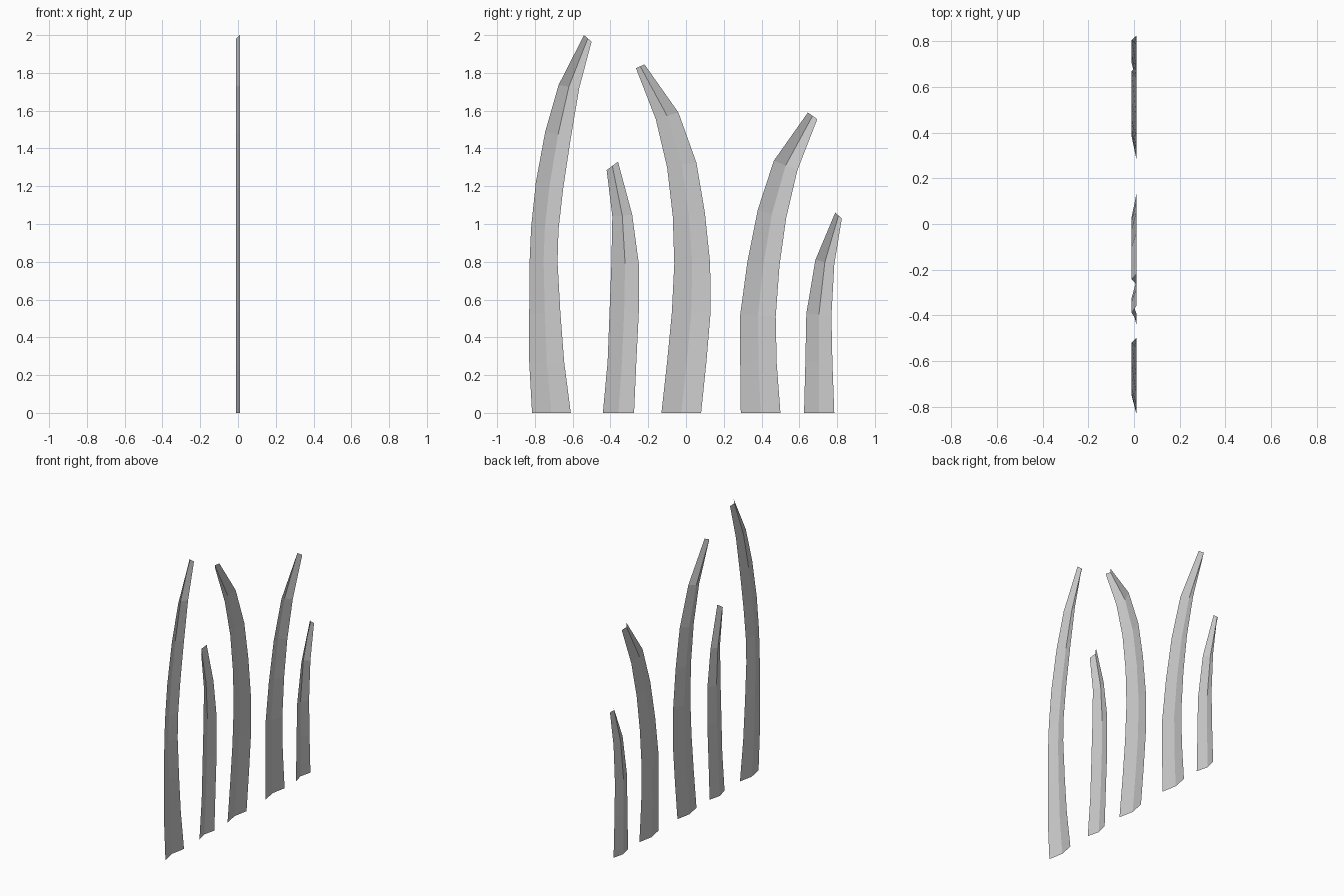
import bpy, bmesh

DEPTH = 0.01  # half depth of the V-shaped fold

# Each row from root to tip: left edge (y, z), right edge (y, z)
BLADES = {
    "tall_blade": [
        (-.815, 0, -.61, 0), (-.83, .27, -.645, .27), (-.83, .53, -.665, .53),
        (-.828, .80, -.68, .80), (-.82, .98, -.675, .97), (-.795, 1.22, -.65, 1.19),
        (-.745, 1.49, -.61, 1.455), (-.675, 1.735, -.565, 1.72), (-.54, 2.0, -.50, 1.965)],
    "short_left_blade": [
        (-.44, 0, -.275, 0), (-.415, .27, -.263, .27), (-.405, .53, -.25, .53),
        (-.395, .79, -.25, .79), (-.39, 1.04, -.285, 1.05), (-.42, 1.285, -.36, 1.33)],
    "middle_blade": [
        (-.13, 0, .08, 0), (-.10, .27, .108, .27), (-.075, .53, .13, .53),
        (-.062, .79, .128, .79), (-.07, 1.04, .10, 1.06), (-.10, 1.30, .055, 1.325),
        (-.16, 1.555, -.04, 1.59), (-.265, 1.825, -.22, 1.845)],
    "right_blade": [
        (.29, 0, .50, 0), (.287, .27, .48, .265), (.287, .52, .475, .51),
        (.325, .80, .495, .78), (.38, 1.075, .53, 1.03), (.465, 1.335, .59, 1.285),
        (.645, 1.59, .695, 1.555)],
    "short_right_blade": [
        (.625, 0, .785, 0), (.632, .27, .775, .27), (.637, .525, .77, .515),
        (.685, .81, .785, .785), (.79, 1.06, .825, 1.03)],
}


def make_blade(name, rows):
    """Open strip, two faces wide, creased along its centre line."""
    bm = bmesh.new()
    grid = []
    for yl, zl, yr, zr in rows:
        grid.append([bm.verts.new(p) for p in (
            (DEPTH, yl, zl),
            (-DEPTH, (yl + yr) / 2, (zl + zr) / 2),
            (DEPTH, yr, zr))])
    for low, high in zip(grid, grid[1:]):
        for i in range(2):
            bm.faces.new((low[i], low[i + 1], high[i + 1], high[i]))
    mesh = bpy.data.meshes.new(name)
    bm.to_mesh(mesh)
    bm.free()
    bpy.context.collection.objects.link(bpy.data.objects.new(name, mesh))


# Grass blades
for name, rows in BLADES.items():
    make_blade(name, rows)
